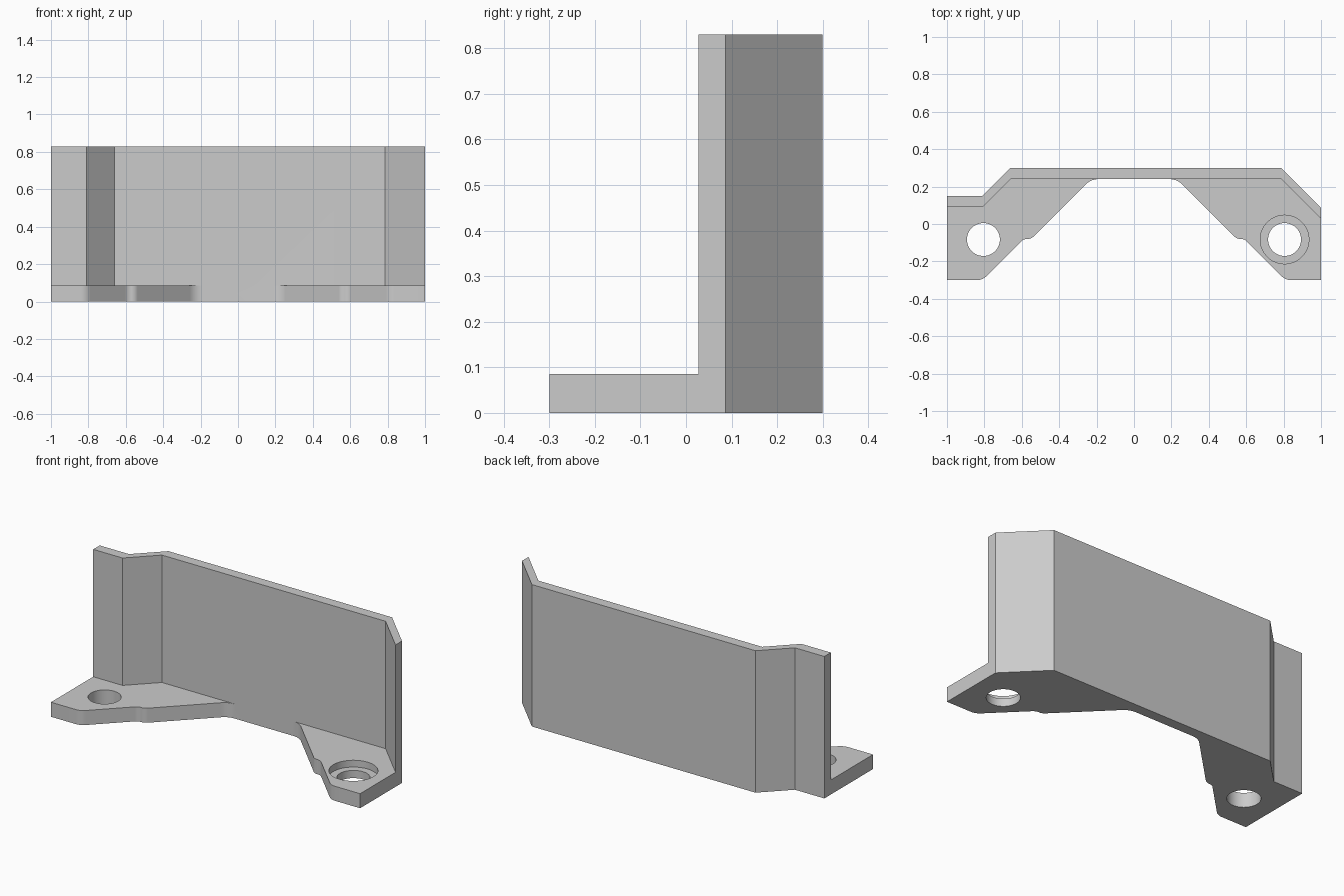
import bpy, bmesh, math
from mathutils import Vector

if "Cube" in bpy.data.objects:
    bpy.data.objects.remove(bpy.data.objects["Cube"], do_unlink=True)

WALL_TOP = 0.83
FOOT_TOP = 0.085
THICK = 0.06

grey = bpy.data.materials.new("plain grey")
grey.use_nodes = True
colour = (0.6, 0.6, 0.6, 1)
grey.diffuse_color = colour
grey.node_tree.nodes["Principled BSDF"].inputs["Base Color"].default_value = colour


def prism(name, outline, z0, z1):
    """Extrude a flat outline from z0 up to z1."""
    bm = bmesh.new()
    face = bm.faces.new([bm.verts.new((x, y, z0)) for x, y in outline])
    top = bmesh.ops.extrude_face_region(bm, geom=[face])["geom"]
    bmesh.ops.translate(bm, vec=(0, 0, z1 - z0),
                        verts=[v for v in top if isinstance(v, bmesh.types.BMVert)])
    bmesh.ops.recalc_face_normals(bm, faces=bm.faces)
    mesh = bpy.data.meshes.new(name)
    bm.to_mesh(mesh)
    bm.free()
    mesh.materials.append(grey)
    obj = bpy.data.objects.new(name, mesh)
    bpy.context.collection.objects.link(obj)
    return obj


def circle(x, y, r, n=64):
    return [(x + r * math.cos(math.tau * i / n), y + r * math.sin(math.tau * i / n))
            for i in range(n)]


def fillet(before, corner, after, length, steps=8):
    """Round a corner with an arc whose tangents have the given length."""
    p, c, q = Vector(before), Vector(corner), Vector(after)
    u, v = (p - c).normalized(), (q - c).normalized()
    half = u.angle(v) / 2
    radius = length * math.tan(half)
    centre = c + (u + v).normalized() * length / math.cos(half)
    start, end = c + u * length - centre, c + v * length - centre
    sweep = start.angle(end)
    points = []
    for i in range(steps + 1):
        t = i / steps
        d = start * math.sin((1 - t) * sweep) + end * math.sin(t * sweep)
        points.append(tuple(centre + d.normalized() * radius))
    return points


def combine(target, other, operation):
    mod = target.modifiers.new(operation.title(), 'BOOLEAN')
    mod.operation = operation
    mod.solver = 'EXACT'
    mod.object = other
    bpy.context.view_layer.objects.active = target
    bpy.ops.object.modifier_apply(modifier=mod.name)
    bpy.data.objects.remove(other, do_unlink=True)


# Bent upright wall
back = [(-1, 0.15), (-0.81, 0.15), (-0.66, 0.30), (0.787, 0.30), (1, 0.087)]
inner = [(x, y - THICK) for x, y in back]
bracket = prism("mounting_bracket", back + inner[::-1], 0, WALL_TOP)

# Two feet in one plate: mirrored front edge, back edge buried in the wall
corners = [(-1, -0.30), (-0.81, -0.30), (-0.59, -0.08), (-0.55, -0.08),
           (-0.23, 0.24), (0, 0.24)]
lengths = [0.03, 0.019, 0.019, 0.04]
left_edge = [corners[0]]
for i, length in enumerate(lengths, 1):
    left_edge += fillet(corners[i - 1], corners[i], corners[i + 1], length)
front_edge = left_edge + [(-x, y) for x, y in reversed(left_edge)]
middle = [(x, y - THICK / 2) for x, y in back]
feet = prism("feet", front_edge + middle[::-1], 0, FOOT_TOP)
combine(bracket, feet, 'UNION')

# Screw holes, with a counterbore on the left foot only
for side in (-1, 1):
    combine(bracket, prism("hole_cutter", circle(side * 0.805, -0.083, 0.088),
                           -0.1, 0.2), 'DIFFERENCE')
combine(bracket, prism("counterbore_cutter", circle(0.805, -0.083, 0.13),
                       0.045, 0.2), 'DIFFERENCE')

# Smooth the rounded corners and bores, keep the bends sharp
bpy.ops.object.select_all(action='DESELECT')
bracket.select_set(True)
bpy.context.view_layer.objects.active = bracket
bpy.ops.object.shade_smooth_by_angle(angle=math.radians(25))
